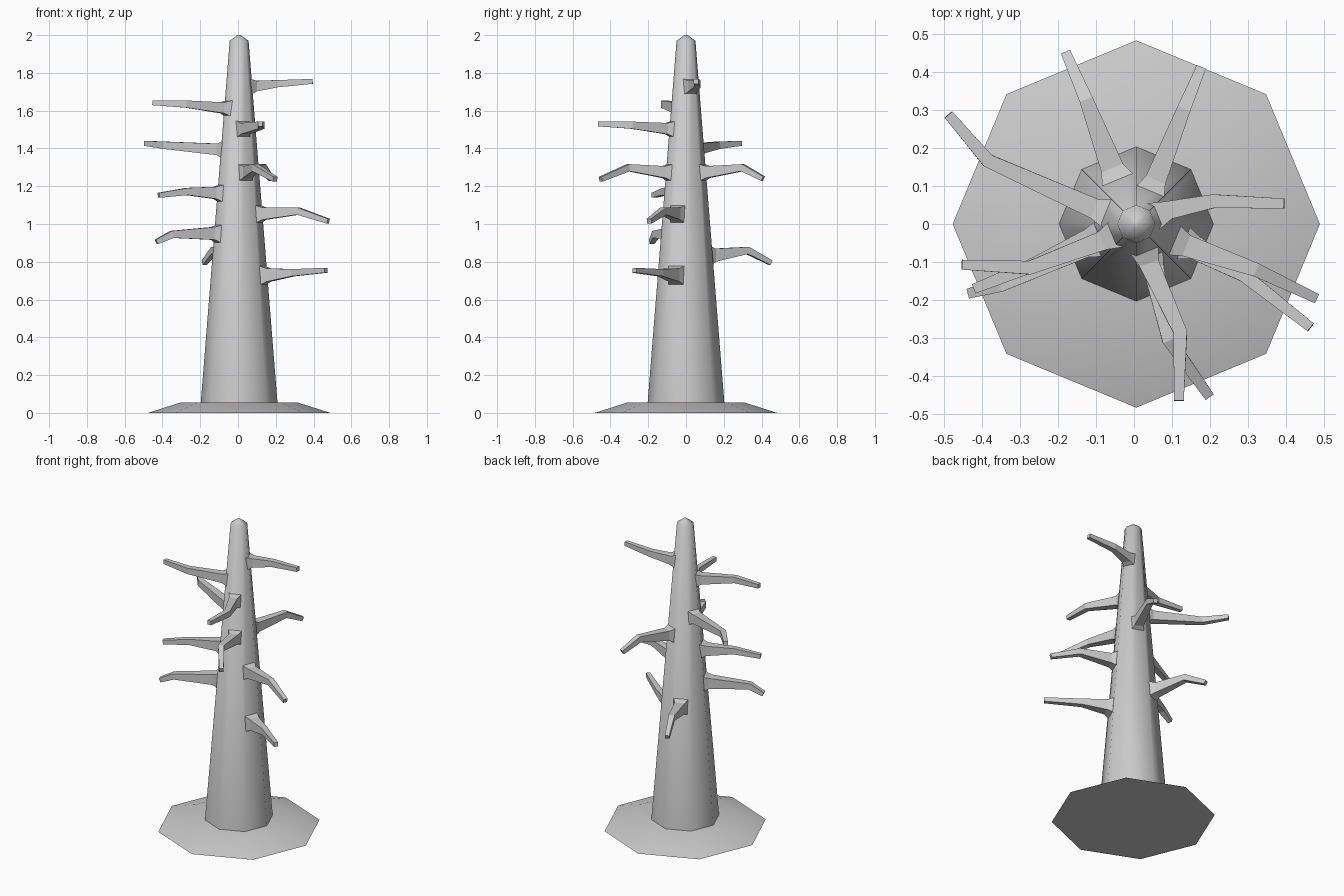
import bpy, bmesh, math
from mathutils import Vector

if "Cube" in bpy.data.objects:
    bpy.data.objects.remove(bpy.data.objects["Cube"])

CX = 0.006  # trunk axis


def make_object(name, rings, smooth_angle):
    """Skin a list of equal-length point rings and cap both ends."""
    bm = bmesh.new()
    vr = [[bm.verts.new(p) for p in ring] for ring in rings]
    n = len(vr[0])
    for a, b in zip(vr, vr[1:]):
        for i in range(n):
            j = (i + 1) % n
            bm.faces.new((a[i], a[j], b[j], b[i]))
    bm.faces.new(vr[0][::-1])
    bm.faces.new(vr[-1])
    bmesh.ops.recalc_face_normals(bm, faces=bm.faces)
    me = bpy.data.meshes.new(name)
    bm.to_mesh(me)
    bm.free()
    ob = bpy.data.objects.new(name, me)
    bpy.context.collection.objects.link(ob)
    if smooth_angle:
        bpy.ops.object.select_all(action='DESELECT')
        ob.select_set(True)
        bpy.context.view_layer.objects.active = ob
        bpy.ops.object.shade_smooth_by_angle(angle=math.radians(smooth_angle))
    return ob


def octagon(r, z):
    return [(CX + r * math.cos(i * math.pi / 4), r * math.sin(i * math.pi / 4), z)
            for i in range(8)]


def trunk_radius(z):
    return 0.205 - 0.155 * (z - 0.05) / 1.92


# Low mound and tapered trunk with blunt tip
make_object("ground_mound", [octagon(0.483, 0), octagon(0.31, 0.055)], 60)
make_object("trunk", [octagon(0.205, 0.03), octagon(0.05, 1.97), octagon(0.008, 2.0)], 60)


def branch(i, root_xy, root_z, mid, tip):
    """Square-section branch: flared root, neck, bend, tip."""
    out = Vector((root_xy[0] - CX, root_xy[1], 0)).normalized()
    axis = Vector((CX, 0, root_z))
    r = trunk_radius(root_z) * 0.95
    k = 0.6 + 0.4 * min(1, r / 0.15)
    mid, tip = Vector(mid), Vector(tip)
    root = axis + out * (r - 0.02)
    neck = axis + out * (r + 0.025) + Vector((0, 0, 0.005))
    pts = [root, neck, mid, tip]
    half = [(0.05 * k, 0.057 * k), (0.032 * k, 0.036 * k), (0.018, 0.019), (0.013, 0.013)]
    dirs = [out, out, ((mid - neck).normalized() + (tip - mid).normalized()).normalized(),
            (tip - mid).normalized()]
    rings = []
    for p, (w, h), d in zip(pts, half, dirs):
        side = Vector((-d.y, d.x, 0)).normalized()
        up = d.cross(side)
        rings.append([p + side * w * a + up * h * b
                      for a, b in ((1, 1), (-1, 1), (-1, -1), (1, -1))])
    make_object(f"branch_{i:02d}", rings, 0)


# root direction, root height, bend, tip
branches = [
    ((0.13, -0.05), 0.725, (0.29, -0.135, 0.742), (0.465, -0.272, 0.755)),
    ((-0.05, 0.13), 0.83, (-0.125, 0.325, 0.86), (-0.178, 0.448, 0.795)),
    ((-0.11, -0.05), 0.945, (-0.35, -0.16, 0.945), (-0.432, -0.182, 0.905)),
    ((0.11, -0.045), 1.05, (0.32, -0.12, 1.068), (0.478, -0.195, 1.015)),
    ((-0.10, -0.035), 1.16, (-0.27, -0.11, 1.172), (-0.42, -0.17, 1.152)),
    ((0.05, 0.10), 1.27, (0.13, 0.30, 1.298), (0.175, 0.408, 1.24)),
    ((0.045, -0.10), 1.27, (0.092, -0.305, 1.298), (0.197, -0.452, 1.237)),
    ((-0.09, 0.035), 1.39, (-0.385, 0.167, 1.417), (-0.488, 0.288, 1.427)),
    ((0.035, -0.09), 1.50, (0.122, -0.285, 1.523), (0.118, -0.465, 1.53)),
    ((-0.075, -0.04), 1.61, (-0.275, -0.115, 1.635), (-0.453, -0.107, 1.642)),
    ((0.075, 0.03), 1.725, (0.21, 0.06, 1.743), (0.395, 0.054, 1.755)),
]
for i, b in enumerate(branches, 1):
    branch(i, *b)
